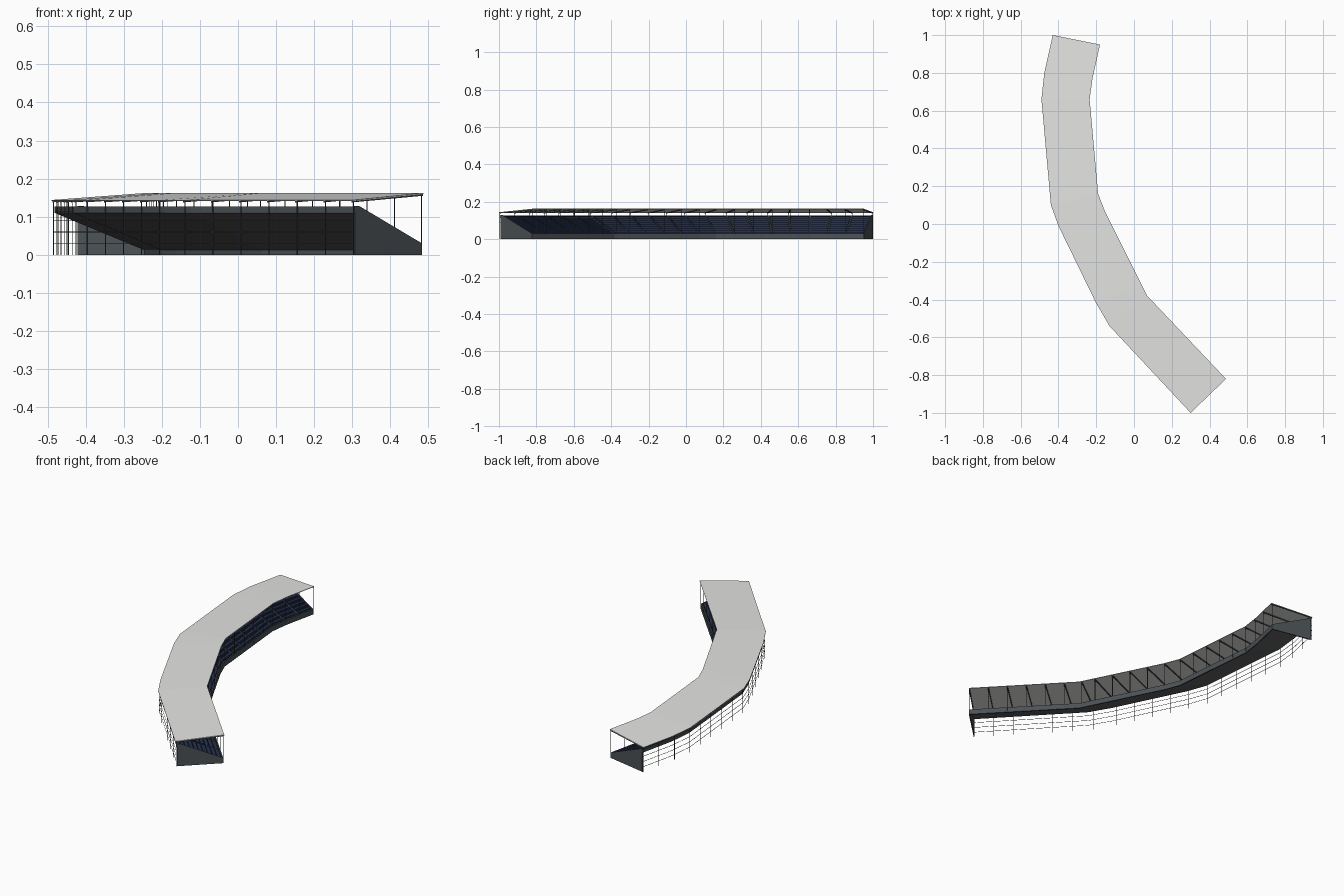
import bpy
import bmesh
from mathutils import Vector

cube = bpy.data.objects.get("Cube")
if cube:
    bpy.data.objects.remove(cube, do_unlink=True)


def material(name, rgb):
    m = bpy.data.materials.new(name)
    m.use_nodes = True
    colour = (*rgb, 1)
    m.diffuse_color = colour
    m.node_tree.nodes["Principled BSDF"].inputs["Base Color"].default_value = colour
    return m


roof_grey = material("roof grey", (0.78, 0.78, 0.77))
concrete = material("blue grey concrete", (0.072, 0.084, 0.094))
slab_grey = material("slab grey", (0.11, 0.112, 0.112))
steel = material("dark steel", (0.06, 0.066, 0.072))
navy = material("seat navy", (0.019, 0.030, 0.075))
aisle_grey = material("aisle grey", (0.20, 0.21, 0.22))

# Curved plan: matching back and front edges of the stand
BACK = [(0.30, -1), (-0.13, -0.54), (-0.20, -0.42), (-0.40, -0.01),
        (-0.44, 0.10), (-0.49, 0.66), (-0.475, 0.80), (-0.43, 1)]
FRONT = [(0.487, -0.82), (0.07, -0.38), (0.04, -0.32), (-0.155, 0.07),
         (-0.19, 0.16), (-0.235, 0.66), (-0.22, 0.77), (-0.18, 0.95)]
BACK = [Vector(p) for p in BACK]
FRONT = [Vector(p) for p in FRONT]
KNOTS = [0.0]
for i in range(1, len(BACK)):
    step = (BACK[i] - BACK[i - 1]).length + (FRONT[i] - FRONT[i - 1]).length
    KNOTS.append(KNOTS[-1] + step / 2)
LENGTH = KNOTS[-1]
BAYS = 20


def plan_point(s, t):
    """Point at distance s along the stand, t from back (0) to front (1)."""
    i = 0
    while i < len(KNOTS) - 2 and s > KNOTS[i + 1]:
        i += 1
    f = (s - KNOTS[i]) / (KNOTS[i + 1] - KNOTS[i])
    return BACK[i].lerp(BACK[i + 1], f).lerp(FRONT[i].lerp(FRONT[i + 1], f), t)


def loft(bm, profile, s0, s1):
    """Sweep a (t, z) profile along the plan, bending at each knot."""
    stations = [s0] + [k for k in KNOTS if s0 + 1e-4 < k < s1 - 1e-4] + [s1]
    rings = [[bm.verts.new((*plan_point(s, t), z)) for t, z in profile]
             for s in stations]
    n = len(profile)
    for a, b in zip(rings, rings[1:]):
        for j in range(n):
            k = (j + 1) % n
            bm.faces.new((a[j], a[k], b[k], b[j]))
    bm.faces.new(rings[0][::-1])
    bm.faces.new(rings[-1])


def part(name, mat, sweeps):
    bm = bmesh.new()
    for profile, s0, s1 in sweeps:
        loft(bm, profile, s0, s1)
    bmesh.ops.recalc_face_normals(bm, faces=bm.faces)
    mesh = bpy.data.meshes.new(name)
    bm.to_mesh(mesh)
    bm.free()
    mesh.materials.append(mat)
    obj = bpy.data.objects.new(name, mesh)
    bpy.context.collection.objects.link(obj)


def rect(t0, t1, z0, z1):
    return [(t0, z0), (t1, z0), (t1, z1), (t0, z1)]


def roof_z(t):
    return 0.141 + 0.019 * t


def at_frames(profile, width):
    """Repeat a profile at every frame line, kept inside the ends."""
    h = width / 2
    return [(profile, c - h, c + h) for c in
            (h + (LENGTH - width) * i / BAYS for i in range(BAYS + 1))]


# Roof sheet, sloping up toward the front
part("roof", roof_grey, [([(0, roof_z(0)), (1, roof_z(1)),
                           (1, roof_z(1) + 0.003), (0, roof_z(0) + 0.003)], 0, LENGTH)])

# Tapered roof beams and slim front and back posts
part("roof_beams", steel, at_frames(
    [(0.01, roof_z(0) - 0.003), (0.99, roof_z(1) - 0.005),
     (0.99, roof_z(1)), (0.01, roof_z(0))], 0.006))
part("back_posts", steel, at_frames(rect(0.017, 0.025, 0, roof_z(0)), 0.002))
part("front_posts", steel, at_frames(rect(0.974, 0.982, 0.01, roof_z(1) - 0.003), 0.002))

# Stepped terrace with a low front wall
ROWS = 9
T_LOW, T_HIGH, Z_LOW, Z_HIGH = 0.93, 0.09, 0.022, 0.116
tread = (T_LOW - T_HIGH) / ROWS
rise = (Z_HIGH - Z_LOW) / ROWS
steps = [(0.97, 0.014), (0.955, 0.028), (0.955, Z_LOW)]
for r in range(ROWS):
    t = T_LOW - r * tread
    steps += [(t, Z_LOW + r * rise), (t, Z_LOW + (r + 1) * rise)]
steps += [(0.04, Z_HIGH), (0.04, 0.112)]
part("terrace", concrete, [(steps, 0.002, LENGTH - 0.002)])
part("front_wall", concrete, [(rect(0.955, 0.98, 0, 0.03), 0, LENGTH)])
part("back_parapet", concrete, [(rect(0.03, 0.07, 0.113, 0.127), 0, LENGTH)])

# Raked slab under the terrace, seen through the open back
underside = [(0.035, 0.113), (0.97, 0.014), (0.97, 0.011), (0.035, 0.110)]
part("raked_slab", slab_grey, [(underside, 0.002, LENGTH - 0.002)])

# Solid end walls closing both ends
end_wall = [(0.04, 0), (0.04, 0.128), (0.10, 0.128), (0.98, 0.030), (0.98, 0)]
part("end_walls", concrete, [(end_wall, 0, 0.006), (end_wall, LENGTH - 0.006, LENGTH)])

# Rows of seats, one block per bay with a seat pan and a backrest
bay = LENGTH / BAYS
seats = []
for r in range(ROWS):
    t = T_LOW - r * tread
    z = Z_LOW + (r + 1) * rise
    seat = [(t + 0.003, z - 0.007), (t + 0.003, z + 0.004), (t - 0.06, z + 0.004),
            (t - 0.065, z + 0.009), (t - 0.08, z + 0.009), (t - 0.08, z - 0.007)]
    seats += [(seat, i * bay + 0.005, (i + 1) * bay - 0.005) for i in range(BAYS)]
part("seats", navy, seats)

# Narrow aisles between the seat blocks
aisle = [(T_LOW, Z_LOW + rise), (T_HIGH, Z_HIGH + 0.004),
         (T_HIGH, Z_HIGH), (T_LOW, Z_LOW)]
part("aisles", aisle_grey, [(aisle, i * bay - 0.002, i * bay + 0.002)
                            for i in range(1, BAYS)])

# Thin horizontal rails across the open back
part("back_rails", steel, [(rect(0.018, 0.024, z - 0.0008, z + 0.0008), 0, LENGTH)
                           for z in (0.03, 0.06, 0.09)])
